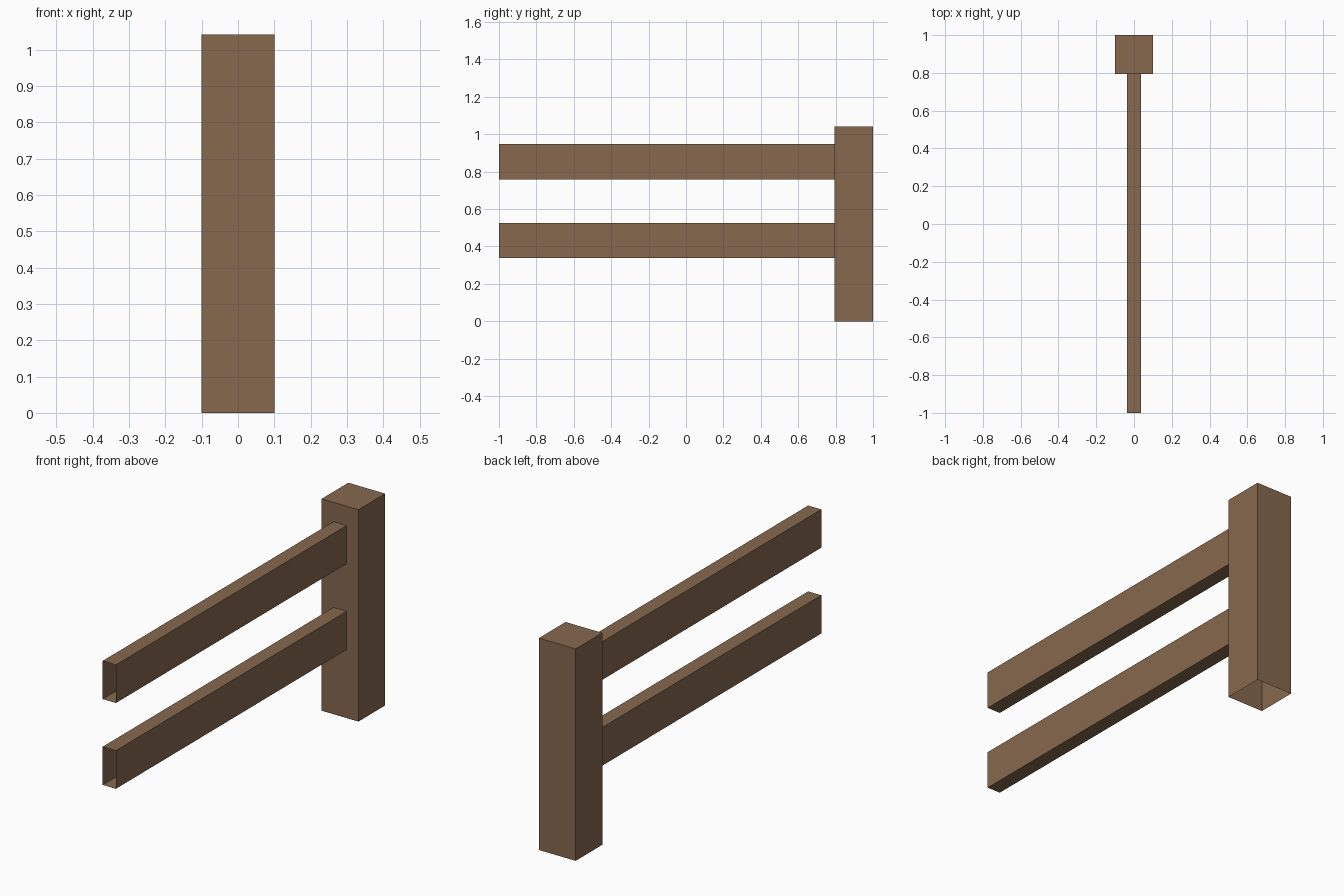
import bpy
import bmesh
from mathutils import Vector

cube = bpy.data.objects.get("Cube")
if cube:
    bpy.data.objects.remove(cube, do_unlink=True)

# Brown wood
wood = bpy.data.materials.new("brown_wood")
wood.use_nodes = True
colour = (0.238, 0.138, 0.076, 1)
wood.diffuse_color = colour
bsdf = wood.node_tree.nodes["Principled BSDF"]
bsdf.inputs["Base Color"].default_value = colour
bsdf.inputs["Roughness"].default_value = 0.9


def open_box(name, low, high, open_sides):
    """Thin-walled box without the faces that point along open_sides."""
    low, high = Vector(low), Vector(high)
    bm = bmesh.new()
    bmesh.ops.create_cube(bm, size=1)
    bm.normal_update()
    hidden = [f for f in bm.faces
              if any(f.normal.dot(Vector(d)) > 0.9 for d in open_sides)]
    bmesh.ops.delete(bm, geom=hidden, context="FACES")
    bmesh.ops.scale(bm, vec=high - low, verts=bm.verts)
    bmesh.ops.translate(bm, vec=(low + high) / 2, verts=bm.verts)
    mesh = bpy.data.meshes.new(name)
    bm.to_mesh(mesh)
    bm.free()
    mesh.materials.append(wood)
    obj = bpy.data.objects.new(name, mesh)
    bpy.context.collection.objects.link(obj)


# Post, open underneath
post_front = 0.793
open_box("post", (-0.1, post_front, 0), (0.1, 1, 1.042), [(0, 0, -1)])

# Two rails, open at both ends
for name, bottom in (("lower_rail", 0.337), ("upper_rail", 0.759)):
    open_box(name, (-0.036, -1, bottom), (0.036, post_front, bottom + 0.188),
             [(0, -1, 0), (0, 1, 0)])
